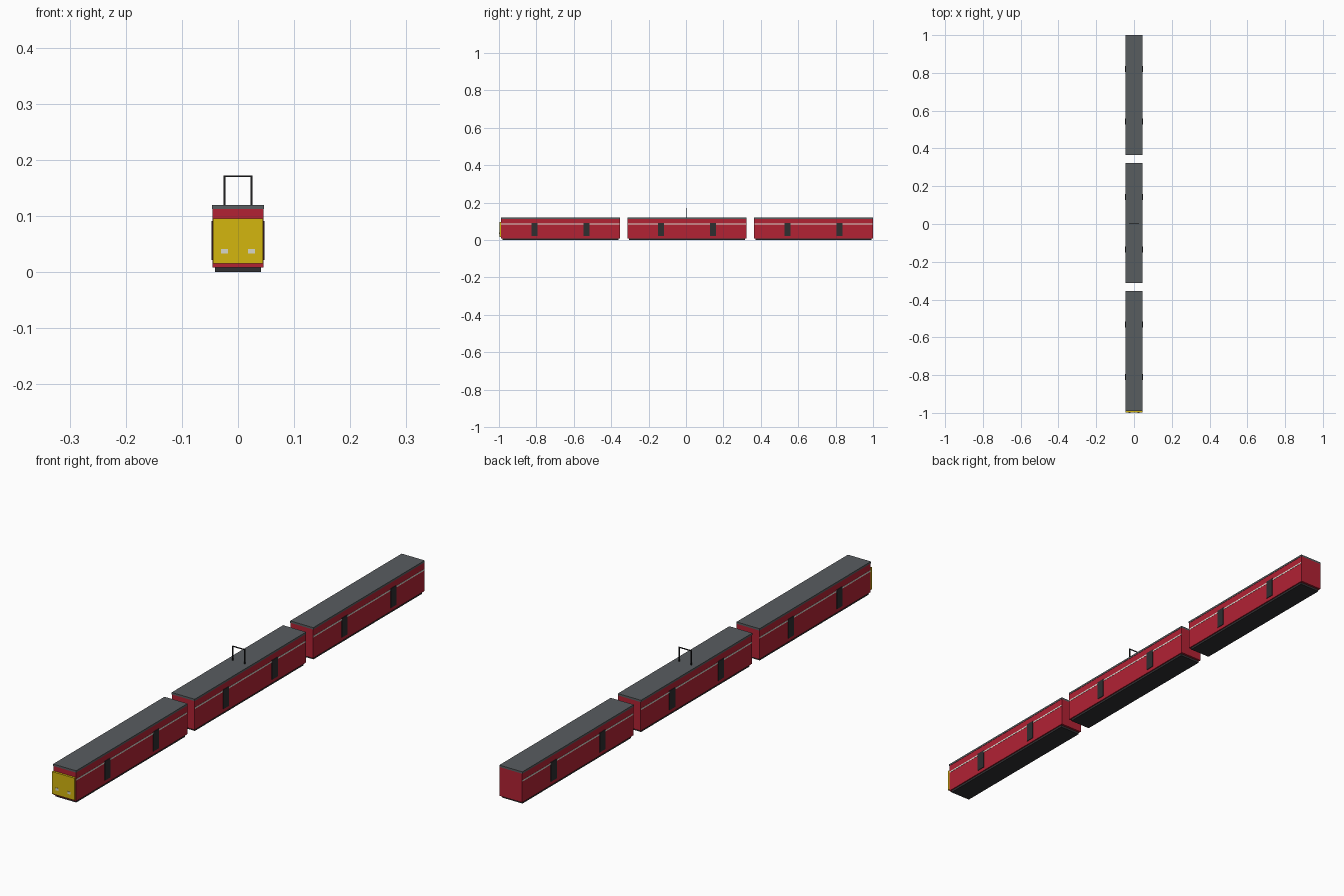
import bpy, bmesh
from mathutils import Matrix

if "Cube" in bpy.data.objects:
    bpy.data.objects.remove(bpy.data.objects["Cube"])


def srgb(r, g, b):
    f = lambda c: c / 12.92 if c <= 0.04045 else ((c + 0.055) / 1.055) ** 2.4
    return tuple(f(c / 255) for c in (r, g, b)) + (1.0,)


def material(name, *rgb):
    m = bpy.data.materials.new(name)
    m.diffuse_color = srgb(*rgb)
    m.use_nodes = True
    m.node_tree.nodes["Principled BSDF"].inputs["Base Color"].default_value = m.diffuse_color
    return m


RED = material("carriage red", 178, 34, 52)
GREY = material("roof grey", 89, 93, 96)
DARK = material("underframe charcoal", 48, 48, 50)
DOOR = material("door charcoal", 46, 46, 48)
YELLOW = material("cab yellow", 212, 182, 15)
CREAM = material("stripe cream", 228, 226, 216)
LAMP = material("lamp pale", 215, 215, 200)
BLACK = material("collector black", 30, 30, 32)


def boxes(name, mat, *extents):
    """One object made of boxes, each (x0, x1, y0, y1, z0, z1)."""
    bm = bmesh.new()
    for x0, x1, y0, y1, z0, z1 in extents:
        bmesh.ops.create_cube(bm, size=1, matrix=(
            Matrix.Translation(((x0 + x1) / 2, (y0 + y1) / 2, (z0 + z1) / 2))
            @ Matrix.Diagonal((x1 - x0, y1 - y0, z1 - z0, 1))))
    mesh = bpy.data.meshes.new(name)
    bm.to_mesh(mesh)
    bm.free()
    mesh.materials.append(mat)
    ob = bpy.data.objects.new(name, mesh)
    bpy.context.collection.objects.link(ob)
    return ob


HALF = 0.318      # half the length of a carriage
PITCH = 0.677     # distance between carriage centres
MID = 0.005       # centre of the middle carriage
W = 0.045         # half the body width

for i, label in enumerate(("front", "middle", "rear")):
    c = MID + (i - 1) * PITCH
    a, b = c - HALF, c + HALF
    # Body, roof and underframe
    boxes(label + "_body", RED, (-W, W, a, b, 0.008, 0.112))
    boxes(label + "_roof", GREY, (-W - 0.001, W + 0.001, a, b, 0.112, 0.119))
    boxes(label + "_underframe", DARK, (-0.041, 0.041, a + 0.008, b - 0.008, 0, 0.0085))
    # Cream side stripes and doors on both sides
    boxes(label + "_stripes", CREAM,
          *[(s * W - 0.0008, s * W + 0.0008, a + 0.002, b - 0.002, 0.083, 0.088)
            for s in (-1, 1)])
    boxes(label + "_doors", DOOR,
          *[(s * W - 0.002, s * W + 0.002, c + d - 0.016, c + d + 0.016, 0.021, 0.091)
            for s in (-1, 1) for d in (-0.139, 0.139)])

# Yellow cab face with two lamps
nose = MID - PITCH - HALF
boxes("cab_face", YELLOW, (-0.0445, 0.0445, nose - 0.008, nose + 0.001, 0.015, 0.095))
boxes("headlamps", LAMP,
      *[(x - 0.006, x + 0.006, -1.0, nose - 0.007, 0.0325, 0.041)
        for x in (-0.024, 0.024)])

# Current collector frame on the middle roof
boxes("current_collector", BLACK,
      *[(x - 0.0015, x + 0.0015, MID - 0.0015, MID + 0.0015, 0.118, 0.170)
        for x in (-0.024, 0.024)],
      (-0.0255, 0.0255, MID - 0.0015, MID + 0.0015, 0.169, 0.172))
